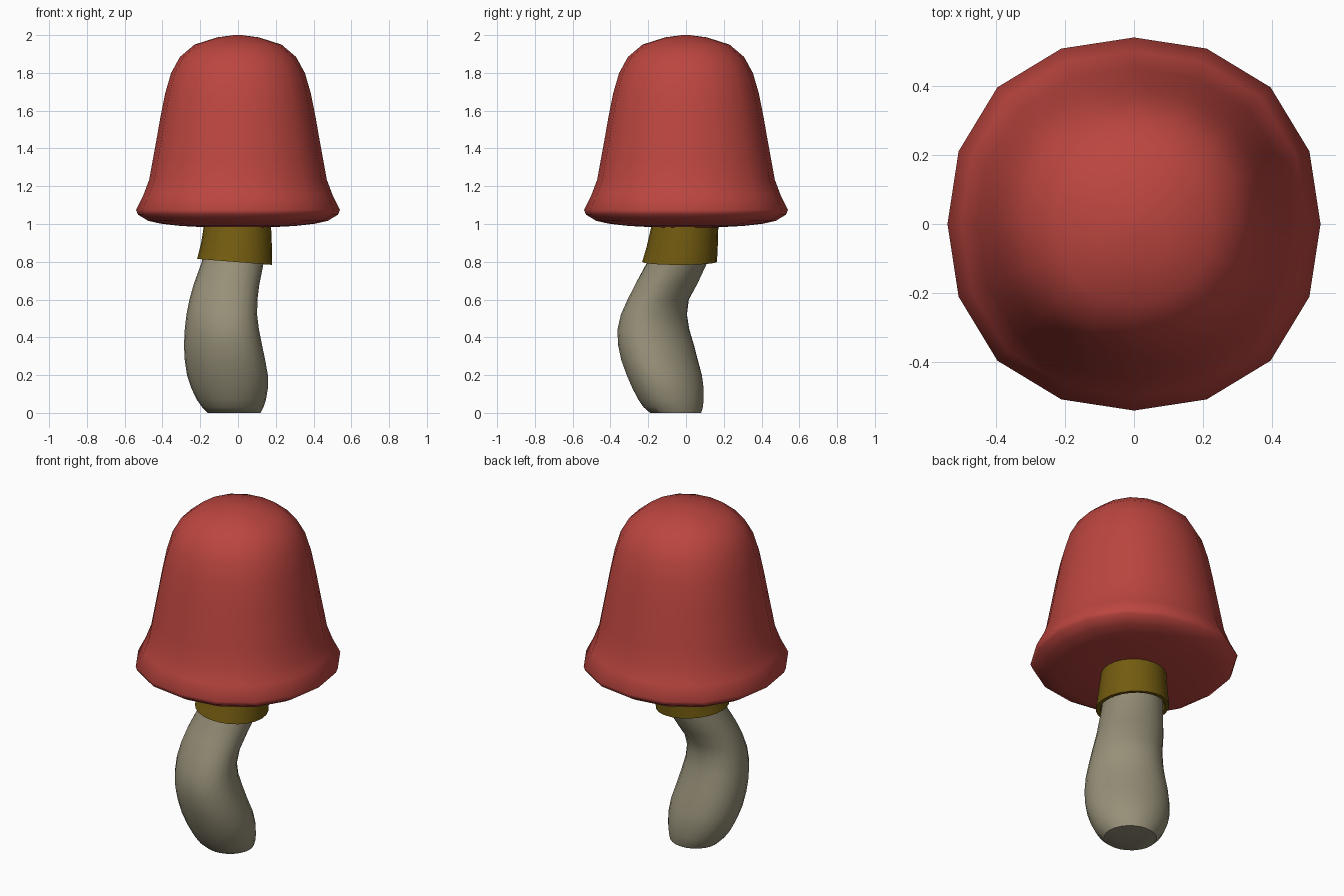
import bpy, bmesh
from math import sin, cos, tau, radians

if "Cube" in bpy.data.objects:
    bpy.data.objects.remove(bpy.data.objects["Cube"])


def loft(name, rows, sides, color, square=0.0, tilt=0.0, angle=40):
    """Skin rings given as (z, cx, cy, rx, ry, skew); the ends are closed."""
    bm = bmesh.new()
    rings = []
    for z, cx, cy, rx, ry, skew in rows:
        ring = []
        for i in range(sides):
            t = tau * i / sides
            k = 1 + square * (1 - cos(4 * t))
            x = cx + rx * k * cos(t)
            ring.append(bm.verts.new((x, cy + ry * k * sin(t + skew), z + tilt * x)))
        rings.append(ring)
    for a, b in zip(rings, rings[1:]):
        for i in range(sides):
            j = (i + 1) % sides
            bm.faces.new((a[i], a[j], b[j], b[i]))
    bm.faces.new(rings[0][::-1])
    bm.faces.new(rings[-1])
    bmesh.ops.recalc_face_normals(bm, faces=bm.faces)
    mesh = bpy.data.meshes.new(name)
    bm.to_mesh(mesh)
    bm.free()
    obj = bpy.data.objects.new(name, mesh)
    bpy.context.collection.objects.link(obj)
    mat = bpy.data.materials.new(name + "_color")
    mat.diffuse_color = (*color, 1)
    mat.use_nodes = True
    mat.node_tree.nodes["Principled BSDF"].inputs["Base Color"].default_value = mat.diffuse_color
    mesh.materials.append(mat)
    bpy.ops.object.select_all(action='DESELECT')
    bpy.context.view_layer.objects.active = obj
    obj.select_set(True)
    bpy.ops.object.shade_smooth_by_angle(angle=radians(angle))
    return obj


# Bell-shaped cap: (radius, height) from the underside up to the crown
cap = [(0.02, 0.98), (0.16, 0.982), (0.307, 0.99), (0.41, 1.002), (0.476, 1.017),
       (0.53, 1.05), (0.54, 1.075), (0.50, 1.155), (0.47, 1.235), (0.452, 1.335),
       (0.43, 1.455), (0.41, 1.57), (0.386, 1.69), (0.354, 1.80), (0.307, 1.885),
       (0.23, 1.95), (0.11, 1.988), (0.02, 2.0)]
loft("cap", [(z, 0, 0, r, r, 0) for r, z in cap], 16, (0.5, 0.06, 0.05),
     square=0.018, angle=80)

# Bent stem: (z, x min, x max, y min, y max, skew)
stem = [(0, -.16, .12, -.19, .08, -.05), (.03, -.19, .135, -.225, .09, -.08),
        (.07, -.218, .148, -.253, .094, -.1), (.13, -.247, .158, -.285, .095, -.13),
        (.2, -.27, .158, -.315, .085, -.16), (.28, -.282, .144, -.343, .063, -.2),
        (.36, -.286, .127, -.36, .042, -.22), (.44, -.282, .111, -.363, .018, -.24),
        (.52, -.273, .101, -.345, .005, -.24), (.6, -.257, .103, -.31, .015, -.2),
        (.68, -.235, .113, -.27, .06, -.12), (.79, -.195, .135, -.21, .11, -.05),
        (.9, -.165, .15, -.17, .14, 0), (1.02, -.15, .15, -.15, .15, 0)]
loft("stem", [(z, (a + b) / 2, (c + d) / 2, (b - a) / 2, (d - c) / 2, s)
              for z, a, b, c, d, s in stem], 24, (0.31, 0.28, 0.19), angle=45)

# Collar under the cap, flaring and slightly tilted
collar = [(.83, -.02, -.04, .165), (.80, -.02, -.034, .175), (.798, -.018, -.034, .198),
          (.88, -.008, -.02, .188), (.98, -.002, -.007, .178), (1.02, 0, 0, .175)]
loft("collar", [(z, x, y, r, r, 0) for z, x, y, r in collar], 24,
     (0.17, 0.105, 0.005), tilt=-0.08)
